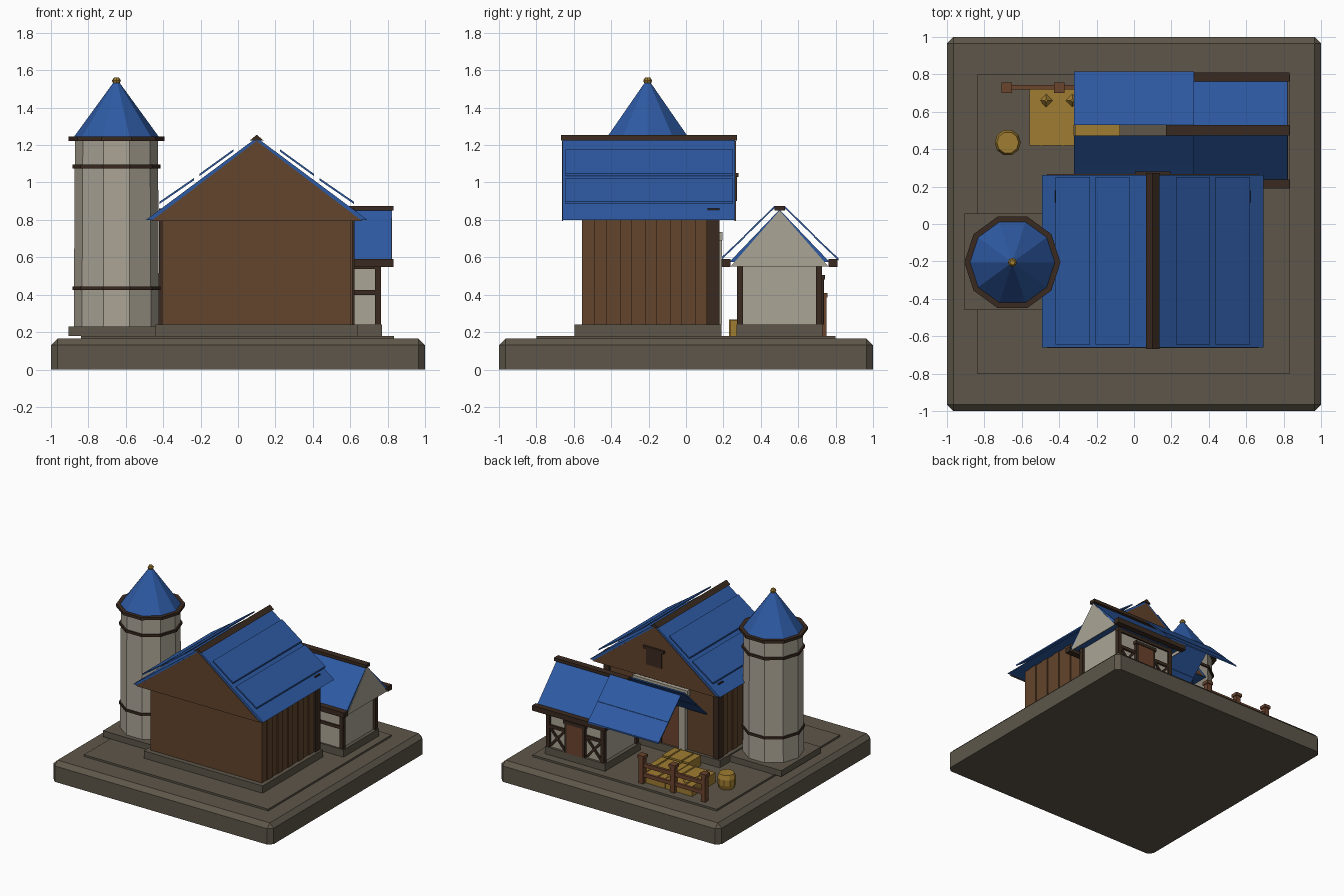
import bpy, bmesh, math
from mathutils import Vector

if "Cube" in bpy.data.objects:
    bpy.data.objects.remove(bpy.data.objects["Cube"])


def material(name, r, g, b):
    m = bpy.data.materials.new(name)
    m.use_nodes = True
    m.diffuse_color = (r, g, b, 1)
    m.node_tree.nodes["Principled BSDF"].inputs["Base Color"].default_value = (r, g, b, 1)
    return m


STONE = material("grey_stone", .11, .094, .068)
BLUE = material("blue_roof", .027, .102, .367)
BROWN = material("barn_brown", .122, .058, .025)
DARK = material("dark_timber", .042, .023, .014)
PLASTER = material("pale_plaster", .41, .375, .305)
HAY = material("straw_gold", .35, .205, .032)
FENCE = material("fence_brown", .147, .058, .027)


def finish(name, bm, mat):
    bmesh.ops.recalc_face_normals(bm, faces=bm.faces)
    me = bpy.data.meshes.new(name)
    bm.to_mesh(me)
    bm.free()
    me.materials.append(mat)
    ob = bpy.data.objects.new(name, me)
    bpy.context.collection.objects.link(ob)
    return ob


def box(name, mat, x, y, z):
    """Box from (min, max) ranges."""
    return prism(name, mat, [(x[0], z[0]), (x[1], z[0]), (x[1], z[1]), (x[0], z[1])], y)


def prism(name, mat, profile, span, axis="y"):
    """Extrude a (horizontal, z) profile along y or x."""
    bm = bmesh.new()
    place = (lambda h, z, s: (h, s, z)) if axis == "y" else (lambda h, z, s: (s, h, z))
    face = bm.faces.new([bm.verts.new(place(h, z, span[0])) for h, z in profile])
    out = bmesh.ops.extrude_face_region(bm, geom=[face])
    move = Vector(place(0, 0, span[1] - span[0]))
    bmesh.ops.translate(bm, vec=move, verts=[v for v in out["geom"] if isinstance(v, bmesh.types.BMVert)])
    return finish(name, bm, mat)


def lathe(name, mat, centre, rings, sides):
    """Stack of (radius, z) rings joined into a closed faceted solid."""
    bm = bmesh.new()
    loops = [[bm.verts.new((centre[0] + r * math.cos(math.tau * i / sides),
                            centre[1] + r * math.sin(math.tau * i / sides), z))
              for i in range(sides)] for r, z in rings]
    for a, b in zip(loops, loops[1:]):
        for i in range(sides):
            j = (i + 1) % sides
            bm.faces.new((a[i], a[j], b[j], b[i]))
    bm.faces.new(loops[0])
    bm.faces.new(loops[-1])
    return finish(name, bm, mat)


def gable(name, mat, mid, half, low, top, span, axis="y"):
    return prism(name, mat, [(mid - half, low), (mid + half, low), (mid, top)], span, axis)


def slope_panel(name, mid, near, far, z_near, z_far, span, axis="y"):
    """Thin roof sheets mirrored on both slopes."""
    for s, side in ((-1, "a"), (1, "b")):
        a, b = mid + s * near, mid + s * far
        prism(f"{name}_{side}", BLUE, [(a, z_near), (b, z_far), (b, z_far + .012), (a, z_near + .012)],
              span, axis)


# Base with chamfered top and corners, then the yard slab
base = box("base", STONE, (-1, 1), (-1, 1), (0, .165))
bm = bmesh.new()
bm.from_mesh(base.data)
rim = [e for e in bm.edges if max(v.co.z for v in e.verts) > .1]
bmesh.ops.bevel(bm, geom=rim, offset=.035, segments=1, affect="EDGES")
bm.to_mesh(base.data)
bm.free()
box("yard_slab", STONE, (-.84, .835), (-.8, .8), (.16, .18))

# Silo
SILO = (-.65, -.205)
box("silo_foundation", STONE, (-.905, -.4), (-.46, .055), (.18, .23))
lathe("silo_body", PLASTER, SILO, [(.228, .23), (.222, 1.23)], 10)
for z in (.435, 1.085):
    lathe("silo_band", DARK, SILO, [(.236, z - .01), (.236, z + .01)], 10)
lathe("silo_eave", DARK, SILO, [(.257, 1.222), (.257, 1.245)], 10)
lathe("silo_roof", BLUE, SILO, [(.23, 1.24), (.012, 1.54)], 10)
lathe("silo_finial", HAY, SILO, [(.018, 1.53), (.024, 1.545), (.014, 1.56)], 8)

# Barn body with side planks and corner posts
MID = .1
box("barn_foundation", STONE, (-.44, .64), (-.595, .19), (.18, .24))
box("barn_walls", BROWN, (-.4, .6), (-.555, .165), (.24, .82))
for i in range(10):
    y, depth = -.555 + i * .067, .505 + .006 * (i % 2)
    for s in (-1, 1):
        x = sorted((MID + s * .49, MID + s * depth))
        box("barn_plank", BROWN, x, (y, y + .064), (.24, .8))
for s in (-1, 1):
    x = MID + s * .497
    box("barn_corner_post", DARK, (x - .025, x + .025), (.115, .18), (.24, .86))

# Barn roof: solid wedge, end gables, ridge and raised sheets
gable("barn_roof", BLUE, MID, .592, .8, 1.24, (-.66, .262))
for y in (-.664, .26):
    gable("barn_gable", BROWN, MID, .565, .793, 1.222, (y, y + .006))
gable("barn_ridge", DARK, MID, .036, 1.225, 1.255, (-.668, .272))
slope_panel("barn_roof_sheet_upper", MID, .125, .305, 1.165, 1.035, (-.645, .25))
slope_panel("barn_roof_sheet_lower", MID, .335, .52, 1.012, .885, (-.645, .25))

# Barn rear door, its pale frame and the loft hatch
box("barn_door", FENCE, (-.07, .27), (.16, .178), (.24, .69))
box("door_middle_board", DARK, (.092, .108), (.17, .184), (.24, .69))
for s in (-1, 1):
    x = MID + s * .197
    box("door_jamb", PLASTER, (x - .03, x + .03), (.16, .193), (.24, .7))
box("door_lintel", PLASTER, (-.15, .35), (.16, .195), (.69, .735))
box("loft_hatch", DARK, (.03, .17), (.255, .274), (.9, 1.035))
box("loft_hatch_lintel", DARK, (.005, .195), (.255, .282), (1.03, 1.052))

# Cottage body
CX, CY = .5, .5
box("cottage_foundation", STONE, (.225, .77), (.27, .73), (.18, .24))
box("cottage_walls", PLASTER, (.255, .742), (.285, .71), (.24, .6))
for sx in (-1, 1):
    for sy in (-1, 1):
        x, y = CX + sx * .248, CY + sy * .21
        box("cottage_post", DARK, (x - .016, x + .016), (y - .016, y + .016), (.24, .57))
for s in (-1, 1):
    y = CY + s * .214
    for z in (.412, .55):
        box("cottage_rail", DARK, (.235, .765), (y - .01, y + .01), (z - .013, z + .013))

# Cottage door and rear diagonal braces
box("cottage_door", FENCE, (.43, .57), (.7, .737), (.24, .48))
for x in (.42, .58):
    box("cottage_door_jamb", DARK, (x - .012, x + .012), (.7, .735), (.24, .5))
box("cottage_door_lintel", DARK, (.4, .6), (.7, .742), (.48, .505))
for s in (-1, 1):
    for a, b in ((.1, .235), (.235, .1)):
        p, q = CX + s * a, CX + s * b
        prism("cottage_brace", DARK, [(p - .012, .25), (p + .012, .25), (q + .012, .405), (q - .012, .405)],
              (.7, .722))

# Cottage roof
gable("cottage_roof", BLUE, CY, .268, .575, .855, (.18, .82), "x")
for x in (.176, .818):
    gable("cottage_gable", PLASTER, CY, .262, .55, .85, (x, x + .006), "x")
for s in (-1, 1):
    y = CY + s * .285
    box("cottage_eave_beam", DARK, (.17, .832), (y - .024, y + .024), (.548, .59))
box("cottage_ridge", DARK, (.17, .832), (.474, .528), (.85, .875))
slope_panel("cottage_roof_sheet_upper", CY, .028, .19, .862, .704, (-.322, .322), "x")
slope_panel("cottage_roof_sheet_lower", CY, .185, .315, .706, .583, (-.322, .322), "x")

# Hay bales with bands, and small tufts on top
for x, y in ((-.56, .42), (-.315, .42), (-.3, .235)):
    depth = .3 if y > .3 else .16
    box("hay_bale", HAY, (x, x + .24), (y, y + depth), (.18, .263))
    for dx in (.055, .175):
        box("hay_band", HAY, (x + dx, x + dx + .012), (y - .004, y + depth + .004), (.18, .268))
for x in (-.47, -.33):
    lathe("hay_tuft", HAY, (x, .66), [(.035, .263), (.008, .295)], 4)

# Barrel
lathe("barrel", HAY, (-.675, .435),
      [(.058, .18), (.07, .215), (.07, .265), (.058, .3)], 10)

# Fence
for x in (-.68, -.4, -.115):
    box("fence_post", FENCE, (x - .02, x + .02), (.708, .75), (.18, .39))
    box("fence_post_cap", FENCE, (x - .028, x + .028), (.7, .757), (.385, .41))
for z in (.25, .33):
    box("fence_rail", FENCE, (-.68, -.115), (.72, .742), (z - .016, z + .016))
